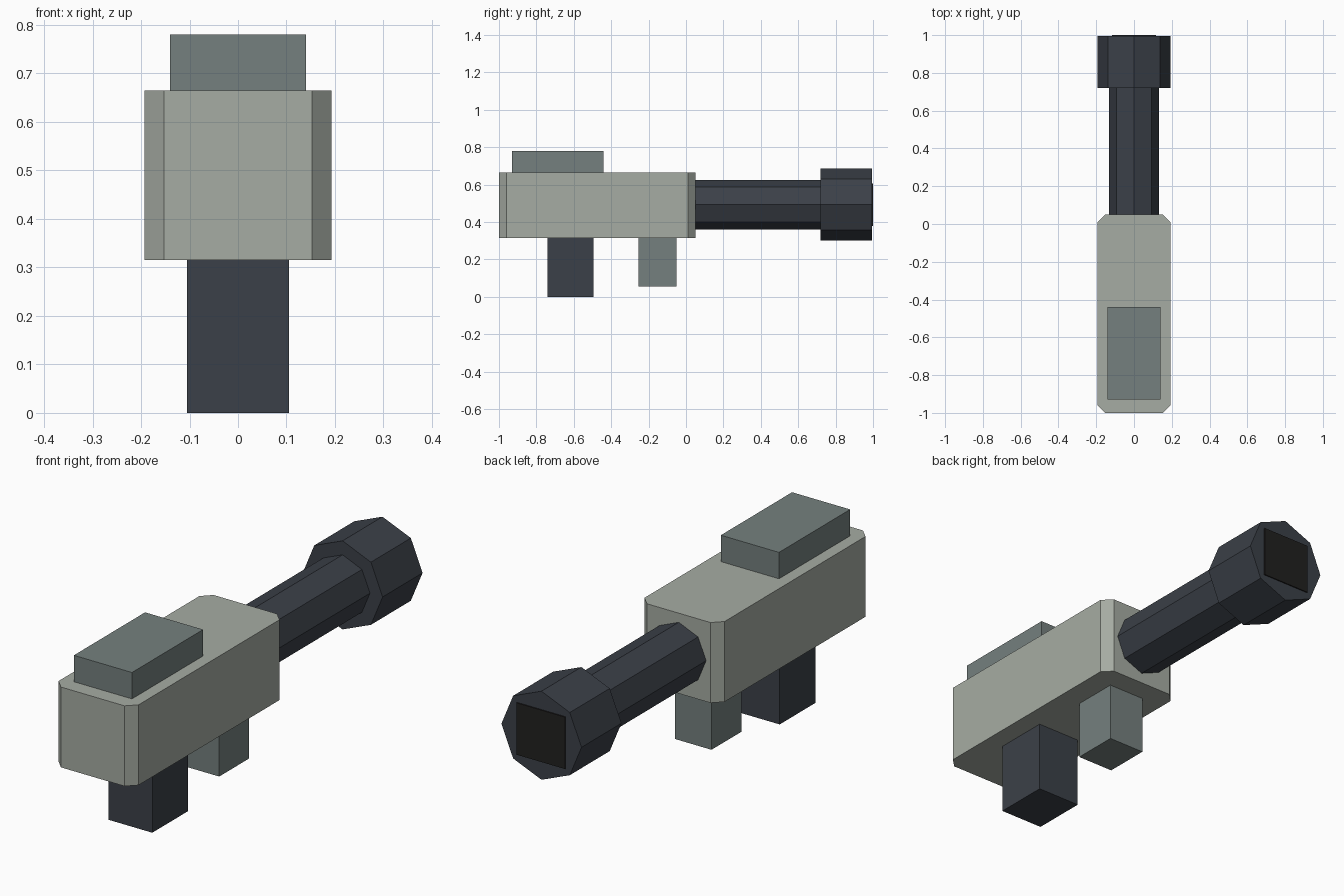
import bpy, bmesh
from math import radians
from mathutils import Matrix, Vector

cube = bpy.data.objects.get("Cube")
if cube:
    bpy.data.objects.remove(cube, do_unlink=True)


def material(name, rgb):
    """Flat material from 0-255 display values, converted to linear."""
    lin = [((c / 255 + 0.055) / 1.055) ** 2.4 for c in rgb]
    mat = bpy.data.materials.new(name)
    mat.use_nodes = True
    mat.diffuse_color = (*lin, 1)
    mat.node_tree.nodes["Principled BSDF"].inputs["Base Color"].default_value = (*lin, 1)
    return mat


light_grey = material("light grey", (166, 172, 163))
mid_grey = material("mid grey", (117, 128, 126))
dark_grey = material("dark blue grey", (59, 64, 72))
black = material("black", (33, 32, 31))


def finish(name, bm, mat):
    mesh = bpy.data.meshes.new(name)
    bmesh.ops.recalc_face_normals(bm, faces=bm.faces)
    bm.to_mesh(mesh)
    bm.free()
    mesh.materials.append(mat)
    obj = bpy.data.objects.new(name, mesh)
    bpy.context.collection.objects.link(obj)


def box(name, half_x, y, z, mat, chamfer=0):
    """Box centred on x, with optional chamfered upright edges."""
    bm = bmesh.new()
    size = (2 * half_x, y[1] - y[0], z[1] - z[0])
    centre = Vector((0, sum(y) / 2, sum(z) / 2))
    bmesh.ops.create_cube(bm, size=1, matrix=Matrix.Translation(centre) @ Matrix.Diagonal((*size, 1)))
    if chamfer:
        upright = [e for e in bm.edges if abs(e.verts[0].co.z - e.verts[1].co.z) > 0.1]
        bmesh.ops.bevel(bm, geom=upright, offset=chamfer, segments=1, affect='EDGES')
    finish(name, bm, mat)


def tube(name, radius, y, mat, z=0.493):
    """Eight-sided cylinder along y with a corner at the top."""
    bm = bmesh.new()
    place = Matrix.Translation((0, sum(y) / 2, z)) @ Matrix.Rotation(radians(90), 4, 'X')
    bmesh.ops.create_cone(bm, cap_ends=True, segments=8, radius1=radius, radius2=radius,
                          depth=y[1] - y[0], matrix=place)
    finish(name, bm, mat)


# Main housing and the raised block on its top
box("body", 0.193, (-1, 0.05), (0.315, 0.665), light_grey, chamfer=0.04)
box("top_block", 0.14, (-0.93, -0.44), (0.66, 0.78), mid_grey)

# Two grips underneath
box("main_grip", 0.105, (-0.74, -0.495), (0, 0.32), dark_grey)
box("fore_grip", 0.088, (-0.255, -0.05), (0.055, 0.32), mid_grey)

# Barrel, muzzle and dark opening plate
tube("barrel", 0.132, (0.03, 0.73), dark_grey)
tube("muzzle", 0.193, (0.72, 0.995), dark_grey)
box("muzzle_opening", 0.117, (0.992, 1), (0.38, 0.606), black)
